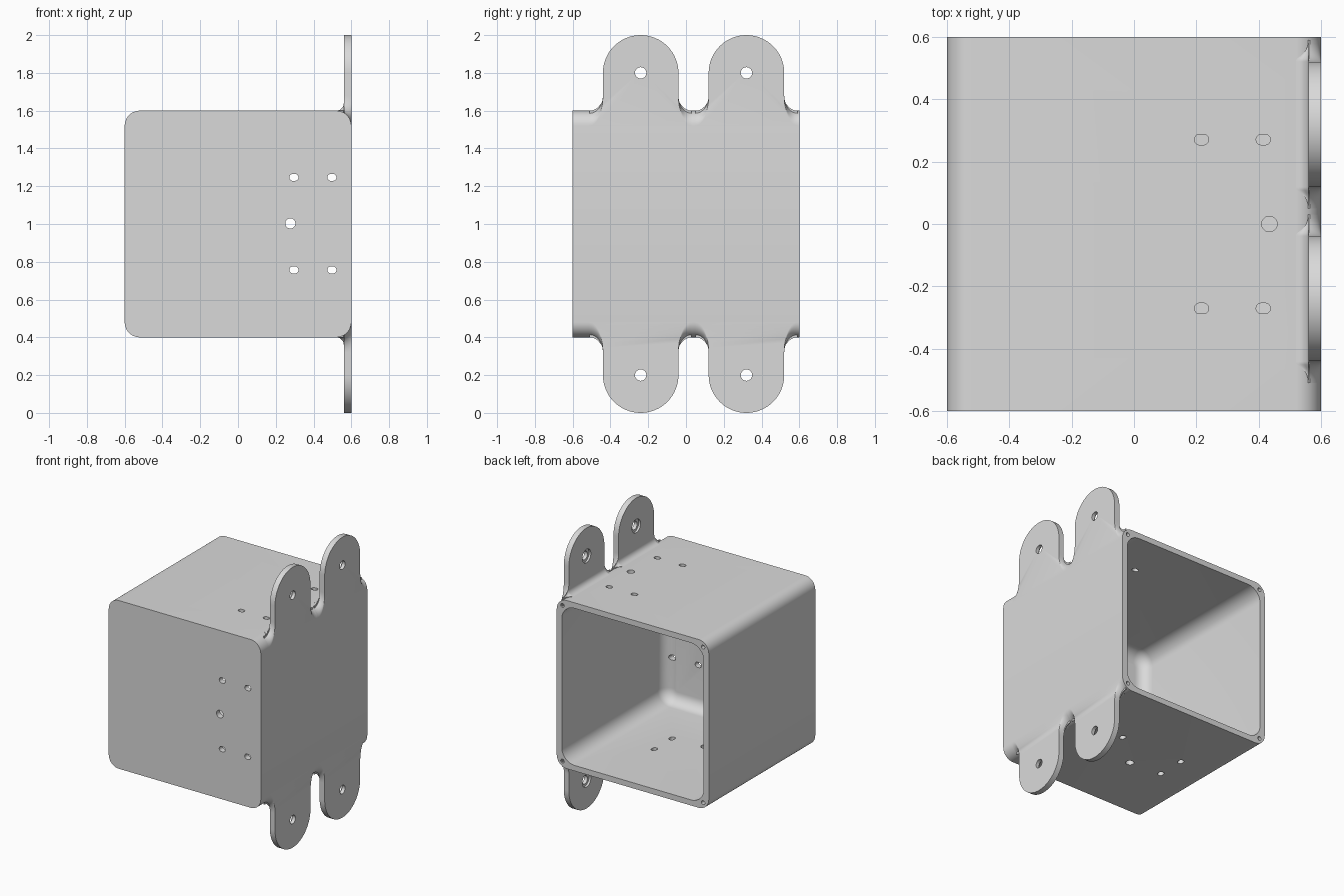
import bpy, bmesh, math
from mathutils import Vector

if "Cube" in bpy.data.objects:
    bpy.data.objects.remove(bpy.data.objects["Cube"])

grey = bpy.data.materials.new("light_grey")
grey.diffuse_color = (0.7, 0.7, 0.7, 1)
grey.use_nodes = True
grey.node_tree.nodes["Principled BSDF"].inputs["Base Color"].default_value = grey.diffuse_color


def loft(bm, rings):
    """Skin a list of equal-length point loops and cap both ends."""
    loops = [[bm.verts.new(p) for p in ring] for ring in rings]
    for a, b in zip(loops, loops[1:]):
        n = len(a)
        for i in range(n):
            j = (i + 1) % n
            bm.faces.new((a[i], a[j], b[j], b[i]))
    bm.faces.new(loops[0])
    bm.faces.new(loops[-1])


def make_object(name, bm):
    bmesh.ops.recalc_face_normals(bm, faces=bm.faces[:])
    me = bpy.data.meshes.new(name)
    bm.to_mesh(me)
    bm.free()
    me.materials.append(grey)
    ob = bpy.data.objects.new(name, me)
    bpy.context.collection.objects.link(ob)
    return ob


def activate(ob):
    bpy.ops.object.select_all(action='DESELECT')
    ob.select_set(True)
    bpy.context.view_layer.objects.active = ob


def cut(ob, cutter):
    activate(ob)
    mod = ob.modifiers.new("holes", 'BOOLEAN')
    mod.operation = 'DIFFERENCE'
    mod.solver = 'EXACT'
    mod.object = cutter
    bpy.ops.object.modifier_apply(modifier=mod.name)
    bpy.data.objects.remove(cutter, do_unlink=True)


def smooth(ob):
    activate(ob)
    bpy.ops.object.shade_smooth_by_angle(angle=math.radians(30))


def rounded_square(half, r, y, seg=10):
    """Rounded square loop in the xz plane, centred on z = 1."""
    pts = []
    for q in range(4):
        cx = (half - r) * (1 if q in (0, 3) else -1)
        cz = (half - r) * (1 if q in (0, 1) else -1)
        for i in range(seg + 1):
            a = (q + i / seg) * math.pi / 2
            pts.append((cx + r * math.cos(a), y, 1 + cz + r * math.sin(a)))
    return pts


def slot(u, v, r, du=0.0, dv=0.0, n=24):
    """Stadium loop in 2D; a plain circle when du = dv = 0."""
    pts = []
    for i in range(n):
        a = 2 * math.pi * (i + 0.5) / n
        c, s = math.cos(a), math.sin(a)
        pts.append((u + r * c + math.copysign(du, c), v + r * s + math.copysign(dv, s)))
    return pts


# Hollow housing: outside skin, back rim, then a cavity with a filleted floor
bm = bmesh.new()
rings = [rounded_square(0.6, 0.08, -0.6), rounded_square(0.6, 0.08, 0.6),
         rounded_square(0.56, 0.1, 0.6)]
f = 0.08
for i in range(9):
    a = i / 8 * math.pi / 2
    d = f * (1 - math.cos(a))
    rings.append(rounded_square(0.56 - d, 0.1 - d, -0.56 + f - f * math.sin(a)))
loft(bm, rings)
housing = make_object("housing", bm)

# Mounting holes in the front, top and bottom walls, screw holes in the rim
bm = bmesh.new()
front = [slot(x, z, 0.0185, du=0.0055) for x in (0.296, 0.497) for z in (0.757, 1.247)]
front.append(slot(0.277, 1.003, 0.027))
for loop in front:
    loft(bm, [[(u, y, v) for u, v in loop] for y in (-0.7, -0.45)])
top = [slot(x, y, 0.017, du=0.006) for x in (0.217, 0.415) for y in (-0.271, 0.271)]
top.append(slot(0.435, 0, 0.025))
for loop in top:
    loft(bm, [[(u, v, z) for u, v in loop] for z in (1.48, 1.7)])
bottom = [slot(x, y, 0.0185, dv=0.0055) for x in (-0.31, 0.18) for y in (-0.1, 0.1)]
bottom.append(slot(-0.065, -0.12, 0.027))
for loop in bottom:
    loft(bm, [[(u, v, z) for u, v in loop] for z in (0.3, 0.52)])
for sx in (-1, 1):
    for sz in (-1, 1):
        loop = slot(sx * 0.555, 1 + sz * 0.555, 0.014, n=16)
        loft(bm, [[(u, y, v) for u, v in loop] for y in (0.48, 0.65)])
cut(housing, make_object("housing_cutter", bm))
smooth(housing)


def tab_outline(h, n=10):
    """Round-ended tab whose foot flares out to height h (half width 0.2)."""
    flare = []
    for i in range(n + 1):
        a = i / n * math.pi / 2
        flare.append((0.27 - 0.07 * math.sin(a), 1.68 - (1.68 - h) * math.cos(a)))
    arc = [(0.2 * math.cos(i / 32 * math.pi), 1.8 + 0.2 * math.sin(i / 32 * math.pi))
           for i in range(33)]
    left = [(-y, z) for y, z in reversed(flare)]
    return [(0.27, 1.515)] + flare + arc + left + [(-0.27, 1.515)]


def build_tab(name, cy, flip):
    def place(x, y, z):
        return Vector((x, cy + y, 2 - z if flip else z))

    # Tab plate, its flared foot following the rounded edge of the housing
    bm = bmesh.new()
    rings = []
    for i in range(9):
        t = math.radians(30 + 60 * i / 8)
        x, h = 0.52 + 0.08 * math.sin(t), 1.52 + 0.08 * math.cos(t)
        rings.append([place(x, y, z) for y, z in tab_outline(h)])
    loft(bm, rings)
    tab = make_object(name, bm)

    # Counterbored bolt hole
    bm = bmesh.new()
    steps = ((0.65, 0.03), (0.575, 0.03), (0.575, 0.048), (0.5, 0.048))
    loft(bm, [[place(x, u, v) for u, v in slot(0, 1.8, r, n=32)] for x, r in steps])
    cut(tab, make_object("tab_cutter", bm))
    smooth(tab)

    # Concave fillet between tab and housing, tapering out along the flares
    bm = bmesh.new()
    side = []
    for i in range(9):
        a = i / 8 * math.pi / 2
        side.append((0.27 - 0.07 * math.sin(a), max(0.02, min(1, 2 * (1 - math.cos(a))))))
    rings = []
    for y, s in [(-y, s) for y, s in side] + side[::-1]:
        r = 0.04 * s
        loop = [(0.565, 1.575), (0.565, 1.6 + r)]
        for i in range(9):
            a = i / 8 * math.pi / 2
            loop.append((0.56 - r + r * math.cos(a), 1.6 + r - r * math.sin(a)))
        loop.append((0.56 - r, 1.575))
        rings.append([place(x, y, z) for x, z in loop])
    loft(bm, rings)
    smooth(make_object(name + "_fillet", bm))


for flip, level in ((False, "upper"), (True, "lower")):
    for cy, side_name in ((-0.24, "front"), (0.32, "back")):
        build_tab(f"{level}_{side_name}_tab", cy, flip)
